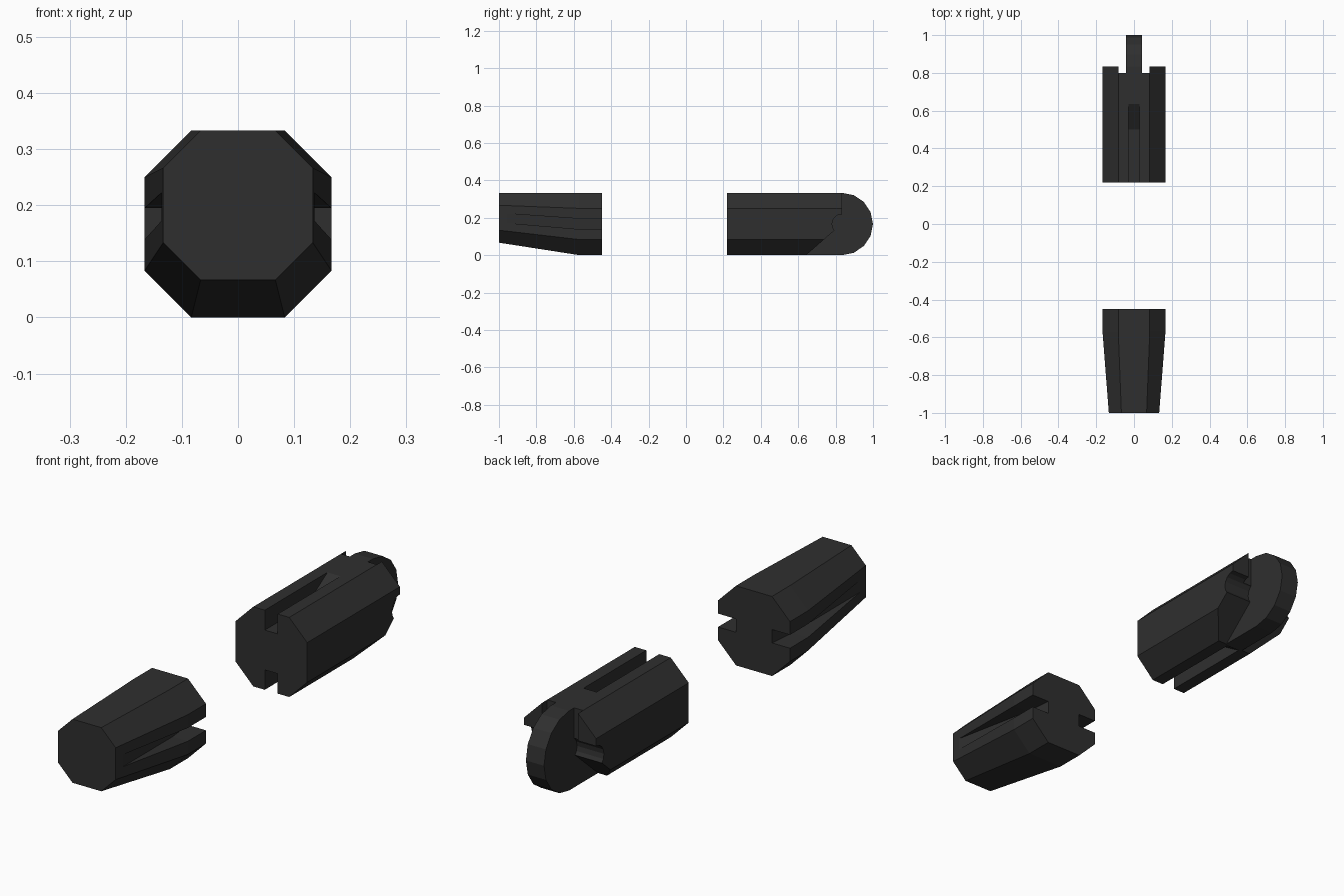
import bpy, bmesh, math

if "Cube" in bpy.data.objects:
    bpy.data.objects.remove(bpy.data.objects["Cube"])

grey = bpy.data.materials.new("charcoal grey")
grey.diffuse_color = (0.028, 0.028, 0.028, 1)
grey.use_nodes = True
grey.node_tree.nodes["Principled BSDF"].inputs["Base Color"].default_value = grey.diffuse_color
R = 1 / 6          # outer half width
C = R              # axis height


def loft(name, rings):
    """Closed solid from a list of equal-length point rings."""
    bm = bmesh.new()
    vs = [[bm.verts.new(p) for p in r] for r in rings]
    n = len(vs[0])
    bm.faces.new(vs[0])
    bm.faces.new(vs[-1])
    for a, b in zip(vs, vs[1:]):
        for i in range(n):
            j = (i + 1) % n
            bm.faces.new((a[i], a[j], b[j], b[i]))
    bmesh.ops.recalc_face_normals(bm, faces=bm.faces)
    me = bpy.data.meshes.new(name)
    bm.to_mesh(me)
    bm.free()
    me.materials.append(grey)
    ob = bpy.data.objects.new(name, me)
    bpy.context.collection.objects.link(ob)
    return ob


def octagon(y, r, zc):
    h = r / 2
    pts = [(h, -r), (r, -h), (r, h), (h, r), (-h, r), (-r, h), (-r, -h), (-h, -r)]
    return [(x, y, zc + z) for x, z in pts]


def side_prism(name, prof, w):
    """Extrude a (y, z) profile across x by +-w."""
    return loft(name, [[(x, y, z) for y, z in prof] for x in (-w, w)])


def cut(ob, cutter):
    cutter.hide_render = True
    m = ob.modifiers.new("cut", 'BOOLEAN')
    m.operation = 'DIFFERENCE'
    m.solver = 'EXACT'
    m.object = cutter
    bpy.context.view_layer.objects.active = ob
    bpy.ops.object.modifier_apply(modifier=m.name)
    bpy.data.objects.remove(cutter)


# Tapered front grip
front = loft("front_grip", [octagon(-1, 0.1333, 0.2), octagon(-0.57, R, C), octagon(-0.45, R, C)])

# Side grooves that run out towards the front
for s in (-1, 1):
    rings = []
    for y, x, zc, h in ((-0.97, 0.138, 0.198, 0.025), (-0.57, 0.0955, C, 0.028), (-0.40, 0.078, C, 0.028)):
        rings.append([(s * x, y, zc - h), (s * 0.3, y, zc - h), (s * 0.3, y, zc + h), (s * x, y, zc + h)])
    cut(front, loft("groove_cutter", rings))

# Rear body
rear = loft("rear_body", [octagon(0.22, R, C), octagon(0.833, R, C)])

# Top and bottom key slots with a ramped end
for s in (-1, 1):
    prof = [(0.15, 0.0833), (0.5, 0.0833), (0.635, R), (0.635, 0.3), (0.15, 0.3)]
    cut(rear, side_prism("slot_cutter", [(y, C + s * z) for y, z in prof], 0.03))

# Gap between the cheeks, slanted underside, pivot hole
cut(rear, side_prism("gap_cutter", [(0.80, -0.1), (0.9, -0.1), (0.9, 0.5), (0.80, 0.5)], 0.0833))
cut(rear, side_prism("slant_cutter", [(0.528, -0.1), (0.642, 0), (0.833, C), (0.95, C), (0.95, -0.1)], 0.3))
ring = [(0.833 + 0.052 * math.cos(math.tau * i / 16), C + 0.052 * math.sin(math.tau * i / 16)) for i in range(16)]
cut(rear, side_prism("hole_cutter", ring, 0.3))

# Rounded hinge tongue
arc = [(0.833 + R * math.cos(a), C + R * math.sin(a))
       for a in (math.pi * (i / 8 - 0.5) for i in range(9))]
side_prism("hinge_tongue", arc + [(0.80, 2 * R), (0.76, 0.25), (0.76, C), (0.642, 0)], 0.042)
